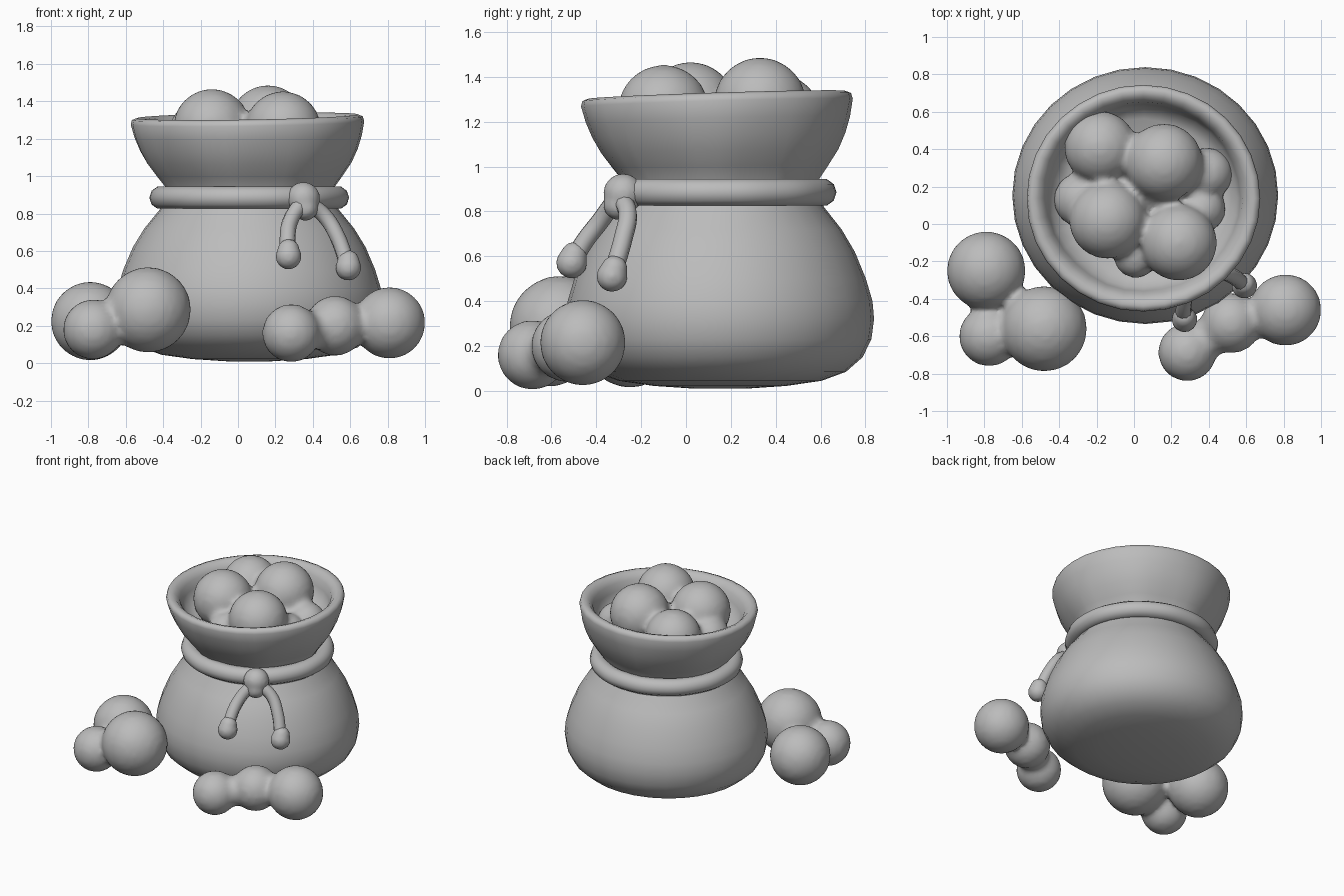
import bpy, bmesh, math
from mathutils import Matrix

cube = bpy.data.objects.get("Cube")
if cube:
    bpy.data.objects.remove(cube, do_unlink=True)

GREY = (0.5, 0.5, 0.5, 1)
mat = bpy.data.materials.new("plain grey")
mat.use_nodes = True
mat.diffuse_color = GREY
mat.node_tree.nodes["Principled BSDF"].inputs["Base Color"].default_value = GREY

CX, CY = 0.06, 0.152


def finish(name, bm):
    bmesh.ops.recalc_face_normals(bm, faces=bm.faces)
    for f in bm.faces:
        f.smooth = True
    mesh = bpy.data.meshes.new(name)
    bm.to_mesh(mesh)
    bm.free()
    mesh.materials.append(mat)
    ob = bpy.data.objects.new(name, mesh)
    bpy.context.collection.objects.link(ob)
    return ob


def lathe(name, profile, place, segments=32):
    """Rings from (radius, height) pairs, closed with a cap at both ends."""
    bm = bmesh.new()
    rings = []
    for r, z in profile:
        rings.append([bm.verts.new(place(r, z, 2 * math.pi * i / segments))
                      for i in range(segments)])
    for a, b in zip(rings, rings[1:]):
        for i in range(segments):
            j = (i + 1) % segments
            bm.faces.new((a[i], a[j], b[j], b[i]))
    bm.faces.new(rings[0])
    bm.faces.new(rings[-1])
    return finish(name, bm)


def lumps(name, balls, voxel=0.022):
    """Balls fused into one softly blended lump."""
    bm = bmesh.new()
    for x, y, z, r in balls:
        bmesh.ops.create_icosphere(bm, subdivisions=3, radius=r,
                                   matrix=Matrix.Translation((x, y, z)))
    ob = finish(name, bm)
    remesh = ob.modifiers.new("fuse", "REMESH")
    remesh.mode = "VOXEL"
    remesh.voxel_size = voxel
    remesh.use_smooth_shade = True
    soft = ob.modifiers.new("soften", "SMOOTH")
    soft.factor = 0.5
    soft.iterations = 5
    return ob


def cord(name, points, radius, cyclic=False):
    curve = bpy.data.curves.new(name, "CURVE")
    curve.dimensions = "3D"
    curve.bevel_depth = radius
    curve.bevel_resolution = 3
    curve.resolution_u = 6
    curve.use_fill_caps = True
    spline = curve.splines.new("BEZIER")
    spline.bezier_points.add(len(points) - 1)
    for bp, p in zip(spline.bezier_points, points):
        bp.co = p
        bp.handle_left_type = bp.handle_right_type = "AUTO"
    spline.use_cyclic_u = cyclic
    curve.materials.append(mat)
    ob = bpy.data.objects.new(name, curve)
    bpy.context.collection.objects.link(ob)
    return ob


# Round sack belly
def belly(r, z, a):
    return (CX + 1.02 * r * math.cos(a), CY + 0.985 * r * math.sin(a), z)


lathe("sack_belly", [(0.12, 0.01), (0.3, 0.022), (0.46, 0.045), (0.57, 0.085), (0.645, 0.15),
                     (0.685, 0.23), (0.697, 0.32), (0.69, 0.4), (0.66, 0.5), (0.61, 0.62),
                     (0.55, 0.72), (0.47, 0.82), (0.43, 0.9), (0.42, 0.97)], belly)


# Full flared collar, gathered at the neck, with a thick rolled lip and hollow mouth
def collar(r, z, a):
    t = min(max((z - 0.9) / 0.4, 0), 1)
    r *= 1 + 0.025 * (1 - t) * math.cos(7 * a + 0.6)
    lift = t * (0.018 * math.sin(a) + 0.01 * math.cos(a))
    return (CX - 0.01 * t + 1.02 * r * math.cos(a),
            CY - 0.015 * t + 0.99 * r * math.sin(a), z + lift)


lathe("sack_collar", [(0.42, 0.88), (0.44, 0.94), (0.485, 1.0), (0.535, 1.07), (0.57, 1.14),
                      (0.595, 1.21), (0.612, 1.285), (0.605, 1.31), (0.58, 1.32), (0.55, 1.31),
                      (0.52, 1.275), (0.505, 1.22), (0.485, 1.16), (0.42, 1.11), (0.1, 1.1)],
      collar)

# Cord round the neck
cord("neck_cord", [(CX + 0.472 * math.cos(k * math.pi / 6), CY + 0.457 * math.sin(k * math.pi / 6),
                    0.885) for k in range(12)], 0.062, cyclic=True)

# Knot with two hanging ends
lumps("cord_knot", [(0.35, -0.28, 0.88, 0.09), (0.36, -0.3, 0.83, 0.07)], 0.015)
ends = {
    "right_cord_end": [(0.34, -0.31, 0.86), (0.28, -0.38, 0.76), (0.265, -0.45, 0.67), (0.27, -0.51, 0.57)],
    "left_cord_end": [(0.37, -0.29, 0.86), (0.46, -0.26, 0.79), (0.53, -0.28, 0.68), (0.59, -0.33, 0.51)],
}
for name, pts in ends.items():
    cord(name, pts, 0.042)
    x, y, z = pts[-1]
    lumps(name + "_bead", [(x, y, z, 0.07), (x, y + 0.01, z + 0.035, 0.06)], 0.014)

# Balls filling the mouth
lumps("sack_contents", [
    (-0.18, 0.41, 1.22, 0.195), (0.16, 0.33, 1.28, 0.208),
    (-0.14, 0.02, 1.26, 0.208), (0.24, -0.10, 1.25, 0.205),
    (-0.28, 0.13, 1.14, 0.15), (0.01, -0.17, 1.14, 0.12),
    (0.39, 0.27, 1.13, 0.14), (0.36, 0.08, 1.12, 0.13), (0.04, 0.18, 1.15, 0.15)])

# Spilled balls on the ground
lumps("right_spilled_balls", [
    (-0.79, -0.25, 0.225, 0.212), (-0.48, -0.56, 0.285, 0.23),
    (-0.775, -0.60, 0.18, 0.162), (-0.62, -0.58, 0.22, 0.1), (-0.65, -0.4, 0.24, 0.07)])
lumps("left_spilled_balls", [
    (0.81, -0.46, 0.215, 0.193), (0.52, -0.53, 0.2, 0.162),
    (0.285, -0.685, 0.16, 0.157), (0.41, -0.6, 0.18, 0.11), (0.65, -0.49, 0.22, 0.08)])
